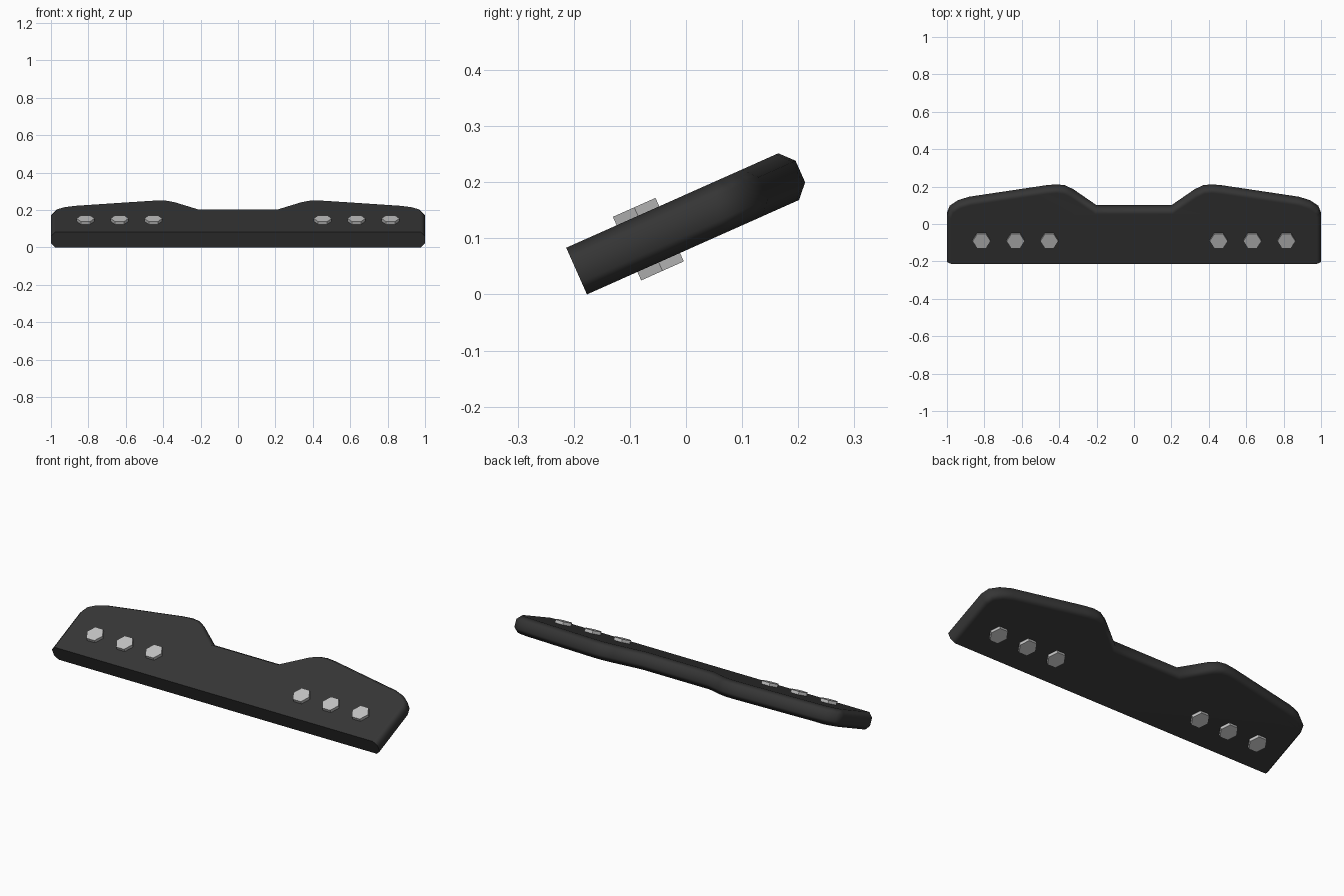
import bpy, bmesh, math
from mathutils import Matrix, Vector

if "Cube" in bpy.data.objects:
    bpy.data.objects.remove(bpy.data.objects["Cube"])

TILT = Matrix.Translation((0, -0.195, 0.0416)) @ Matrix.Rotation(math.radians(24), 4, 'X')


def material(name, v):
    m = bpy.data.materials.new(name)
    m.diffuse_color = (v, v, v, 1)
    m.use_nodes = True
    m.node_tree.nodes["Principled BSDF"].inputs["Base Color"].default_value = m.diffuse_color
    return m


dark = material("dark_plastic", 0.036)
steel = material("light_steel", 0.53)


def finish(bm, name, mat):
    bmesh.ops.recalc_face_normals(bm, faces=bm.faces)
    me = bpy.data.meshes.new(name)
    bm.to_mesh(me)
    bm.free()
    me.materials.append(mat)
    ob = bpy.data.objects.new(name, me)
    bpy.context.collection.objects.link(ob)
    ob.matrix_world = TILT
    return ob


def inset(pts, d):
    """Inset a CCW outline by d, leaving the front edge (first edge) in place."""
    n = len(pts)
    lines = []
    for i in range(n):
        a, b = pts[i], pts[(i + 1) % n]
        t = (b - a).normalized()
        off = 0 if i == 0 else d
        lines.append((a + Vector((-t.y, t.x)) * off, t))
    out = []
    for i in range(n):
        (p, t), (q, s) = lines[i - 1], lines[i]
        k = (q - p).cross(s) / t.cross(s)
        out.append(p + t * k)
    return out


# plate outline: right half, mirrored to the left
half = [(1.0, 0), (1.0, 0.27), (0.985, 0.312), (0.94, 0.344), (0.88, 0.364),
        (0.47, 0.431), (0.415, 0.4365), (0.37, 0.431), (0.325, 0.408), (0.2, 0.314)]
right = [Vector(p) for p in half]
left = [Vector((-p[0], p[1])) for p in reversed(half)]
outline = [left[-1]] + right + left[:-1]
inner = inset(outline, 0.0225)

# chamfered plate from four stacked rings
bm = bmesh.new()
rings = []
for ring, h in ((inner, -0.0455), (outline, -0.021), (outline, 0.021), (inner, 0.0455)):
    rings.append([bm.verts.new((p.x, p.y, h)) for p in ring])
n = len(outline)
for a, b in zip(rings, rings[1:]):
    for i in range(1, n):
        j = (i + 1) % n
        bm.faces.new((a[i], a[j], b[j], b[i]))
# flat front face
bm.faces.new([r[0] for r in rings] + [r[1] for r in reversed(rings)])
bm.faces.new(list(reversed(rings[0])))
bm.faces.new(rings[3])
plate = finish(bm, "notched_plate", dark)
plate.data.shade_smooth()
plate.data.set_sharp_from_angle(angle=math.radians(60))
wn = plate.modifiers.new("weighted_normals", 'WEIGHTED_NORMAL')
wn.keep_sharp = True

# hex bolt heads on both faces
for side, label in ((1, "upper"), (-1, "lower")):
    for sx in (-1, 1):
        for i, x in enumerate((0.453, 0.633, 0.815)):
            bm = bmesh.new()
            loop = [(math.cos(k * math.pi / 3) * 0.048, math.sin(k * math.pi / 3) * 0.048)
                    for k in range(6)]
            lo = [bm.verts.new((sx * x + c, 0.14 + s, side * 0.04)) for c, s in loop]
            f = bm.faces.new(lo)
            ext = bmesh.ops.extrude_face_region(bm, geom=[f], use_keep_orig=True)
            top = [v for v in ext["geom"] if isinstance(v, bmesh.types.BMVert)]
            bmesh.ops.translate(bm, verts=top, vec=(0, 0, side * 0.022))
            finish(bm, f"{label}_bolt_{'right' if sx > 0 else 'left'}_{i + 1}", steel)
